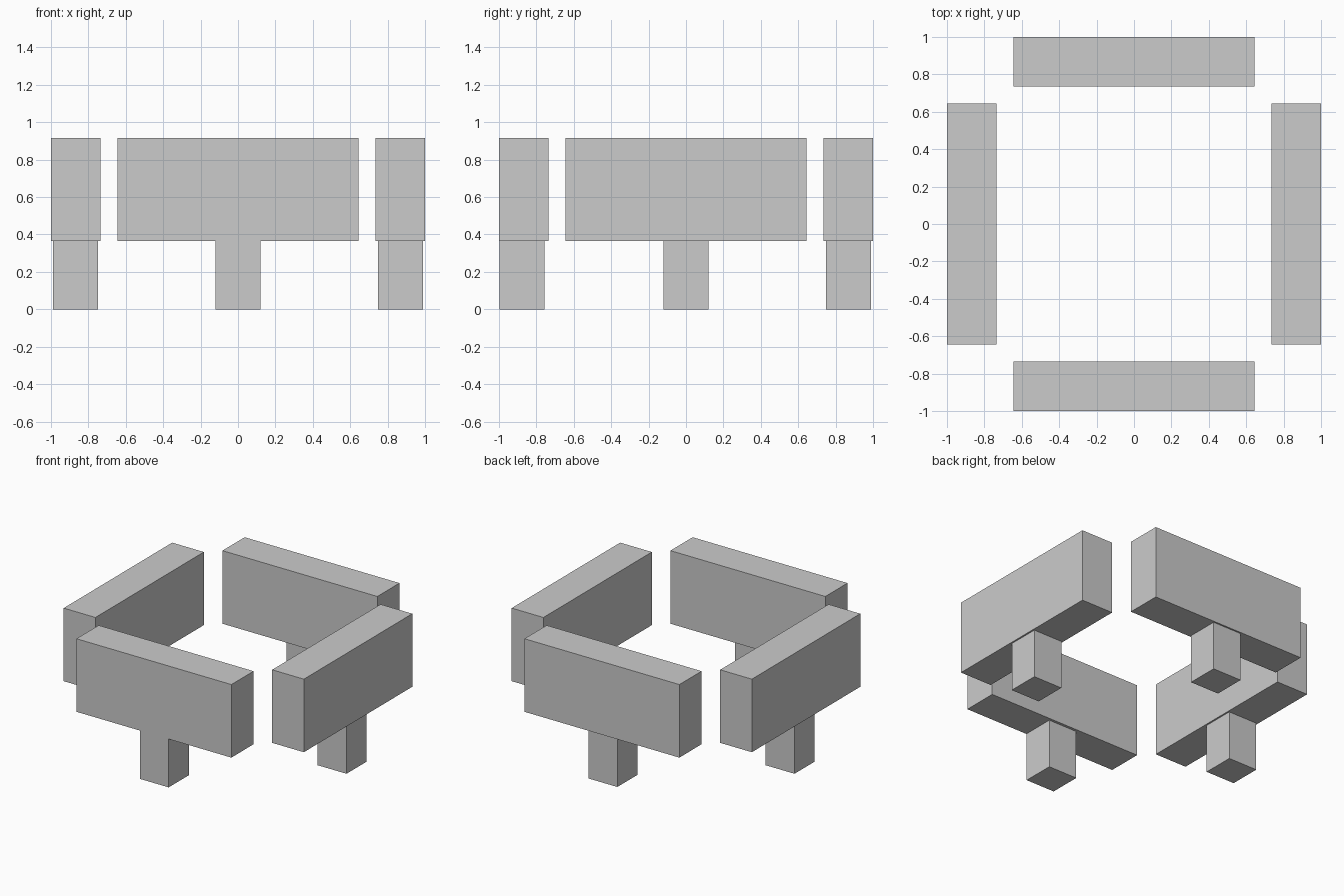
import bpy

# Remove the default cube only
cube = bpy.data.objects.get("Cube")
if cube:
    bpy.data.objects.remove(cube, do_unlink=True)

# Single plain grey
GREY = (0.6, 0.6, 0.6, 1.0)
grey = bpy.data.materials.new("plain grey")
grey.use_nodes = True
grey.diffuse_color = GREY
grey.node_tree.nodes["Principled BSDF"].inputs["Base Color"].default_value = GREY

OUTER = 1.0         # outer face of each slab
THICK = 0.264       # slab thickness
LENGTH = 1.29       # slab length
LEG = 0.24          # square leg width
SEAM, TOP = 0.366, 0.916


def box(name, center, size):
    """Add a flat-shaded box with its scale applied."""
    bpy.ops.mesh.primitive_cube_add(size=1, location=center)
    obj = bpy.context.object
    obj.name = obj.data.name = name
    for v in obj.data.vertices:
        v.co = [c * s for c, s in zip(v.co, size)]
    obj.data.materials.append(grey)
    return obj


# Four slabs around an open square, each standing on one central leg
reach = OUTER - THICK / 2
sides = {"front": (0, -1), "back": (0, 1), "left": (1, 0), "right": (-1, 0)}
for side, (dx, dy) in sides.items():
    x, y = dx * reach, dy * reach
    plan = (THICK, LENGTH) if dx else (LENGTH, THICK)
    box(side + "_slab", (x, y, (SEAM + TOP) / 2), (*plan, TOP - SEAM))
    # The front leg sits slightly further out than the others
    shift = -0.008 if side == "front" else 0
    box(side + "_leg", (x, y + shift, SEAM / 2), (LEG, LEG, SEAM))
